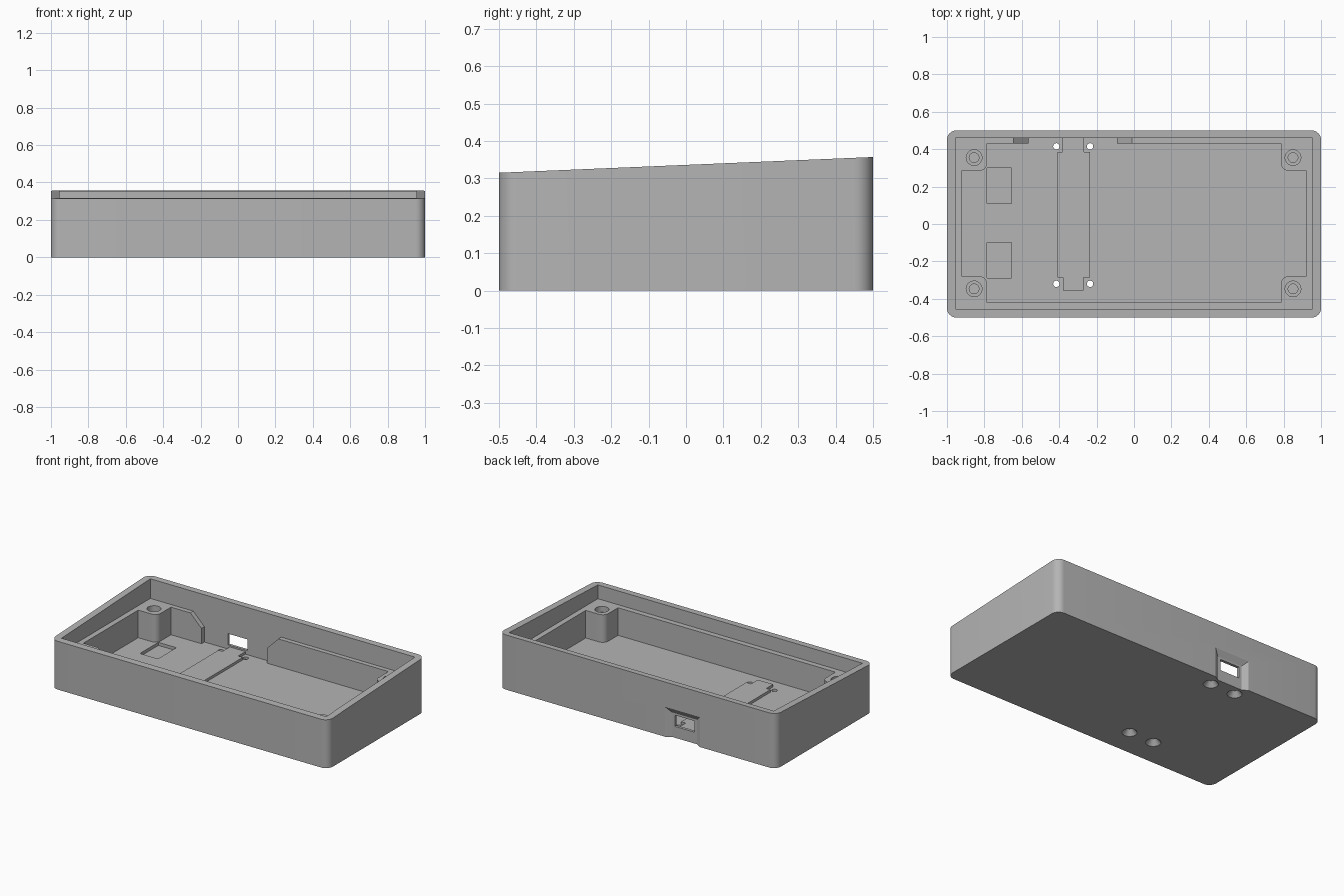
import bpy, bmesh
from mathutils import Vector, Matrix

cube = bpy.data.objects.get("Cube")
if cube:
    bpy.data.objects.remove(cube, do_unlink=True)

grey = bpy.data.materials.new("plain grey")
grey.use_nodes = True
grey.diffuse_color = (0.46, 0.46, 0.46, 1)
grey.node_tree.nodes["Principled BSDF"].inputs["Base Color"].default_value = (0.46, 0.46, 0.46, 1)

FLOOR, LEDGE = 0.047, 0.227


def finish(name, bm):
    bmesh.ops.recalc_face_normals(bm, faces=bm.faces)
    mesh = bpy.data.meshes.new(name)
    bm.to_mesh(mesh)
    bm.free()
    mesh.materials.append(grey)
    obj = bpy.data.objects.new(name, mesh)
    bpy.context.collection.objects.link(obj)
    return obj


def prism(name, pts, lo, hi, rounded=(), radius=0.04, along_y=False):
    """Extrude an outline along z (or y), rounding the listed corners."""
    bm = bmesh.new()
    verts = [bm.verts.new((a, lo, b) if along_y else (a, b, lo)) for a, b in pts]
    bm.faces.new(verts)
    if rounded:
        bmesh.ops.bevel(bm, geom=[verts[i] for i in rounded], offset=radius,
                        segments=8, profile=0.5, affect='VERTICES')
    ext = bmesh.ops.extrude_face_region(bm, geom=list(bm.faces))
    step = Vector((0, hi - lo, 0)) if along_y else Vector((0, 0, hi - lo))
    bmesh.ops.translate(bm, vec=step,
                        verts=[v for v in ext["geom"] if isinstance(v, bmesh.types.BMVert)])
    return finish(name, bm)


def rect(x0, x1, y0, y1):
    return [(x0, y0), (x1, y0), (x1, y1), (x0, y1)]


def cone(name, x, y, z0, z1, r0, r1):
    bm = bmesh.new()
    bmesh.ops.create_cone(bm, cap_ends=True, segments=32, radius1=r0, radius2=r1, depth=z1 - z0,
                          matrix=Matrix.Translation((x, y, (z0 + z1) / 2)))
    return finish(name, bm)


def cut(target, cutter):
    mod = target.modifiers.new("cut", 'BOOLEAN')
    mod.operation, mod.solver, mod.object = 'DIFFERENCE', 'EXACT', cutter
    bpy.context.view_layer.objects.active = target
    bpy.ops.object.modifier_apply(modifier=mod.name)
    bpy.data.objects.remove(cutter, do_unlink=True)


# Outer shell with a top rim that rises toward the back
case = prism("case_bottom", rect(-1, 1, -0.5, 0.5), 0, 0.3, range(4), 0.05)
for v in case.data.vertices:
    if v.co.z > 0.1:
        v.co.z = 0.336 + 0.042 * v.co.y

# Upper cavity, then the deeper cavity that leaves a ledge and four corner bosses
cut(case, prism("upper_cavity", rect(-0.955, 0.955, -0.455, 0.46), LEDGE, 0.5))
deep = [(-0.785, -0.42), (0.785, -0.42), (0.785, -0.28), (0.92, -0.28),
        (0.92, 0.285), (0.785, 0.285), (0.785, 0.43), (-0.785, 0.43),
        (-0.785, 0.285), (-0.92, 0.285), (-0.92, -0.28), (-0.785, -0.28)]
cut(case, prism("deep_cavity", deep, FLOOR, 0.26, (2, 5, 8, 11)))

# Gap in the back ledge with sloped ends
gap = [(-0.565, FLOOR), (-0.09, FLOOR), (-0.09, 0.147), (0.01, 0.247),
       (-0.665, 0.247), (-0.565, 0.147)]
cut(case, prism("ledge_gap", gap, 0.4, 0.46, along_y=True))

# Stepped screw holes in the bosses
for x in (-0.855, 0.85):
    for y in (-0.347, 0.355):
        cut(case, cone("boss_counterbore", x, y, 0.19, 0.26, 0.042, 0.042))
        cut(case, cone("boss_hole", x, y, 0.07, 0.2, 0.026, 0.026))

# Shallow square pockets in the floor
for y in (-0.29, 0.11):
    cut(case, prism("floor_pocket", rect(-0.785, -0.655, y, y + 0.19), 0.027, 0.1))

# Countersunk holes through the floor
for x in (-0.415, -0.235):
    for y in (-0.32, 0.415):
        cut(case, cone("through_hole", x, y, -0.02, 0.1, 0.017, 0.017))
        cut(case, cone("countersink", x, y, -0.01, 0.032, 0.053, 0.017))

# Chamfered recess on the back wall, open at the bottom
bm = bmesh.new()
for y, half, top in ((0.478, 0.09, 0.16), (0.522, 0.16, 0.23)):
    for x in (-half, half):
        for z in (-0.05, top):
            bm.verts.new((x - 0.325, y, z))
bmesh.ops.convex_hull(bm, input=list(bm.verts))
cut(case, finish("port_recess", bm))

# Port opening
cut(case, prism("port_opening", rect(-0.395, -0.255, 0.074, 0.147), 0.44, 0.52, along_y=True))

# Raised board support strip, narrowed beside the holes
strip = [(-0.38, -0.355), (-0.27, -0.355), (-0.27, -0.285), (-0.235, -0.285),
         (-0.235, 0.385), (-0.268, 0.385), (-0.268, 0.46), (-0.382, 0.46),
         (-0.382, 0.385), (-0.41, 0.385), (-0.41, -0.285), (-0.38, -0.285)]
support = prism("support_strip", strip, 0.04, 0.064)

for obj in (case, support):
    bpy.ops.object.select_all(action='DESELECT')
    obj.select_set(True)
    bpy.context.view_layer.objects.active = obj
    bpy.ops.object.shade_smooth_by_angle()
